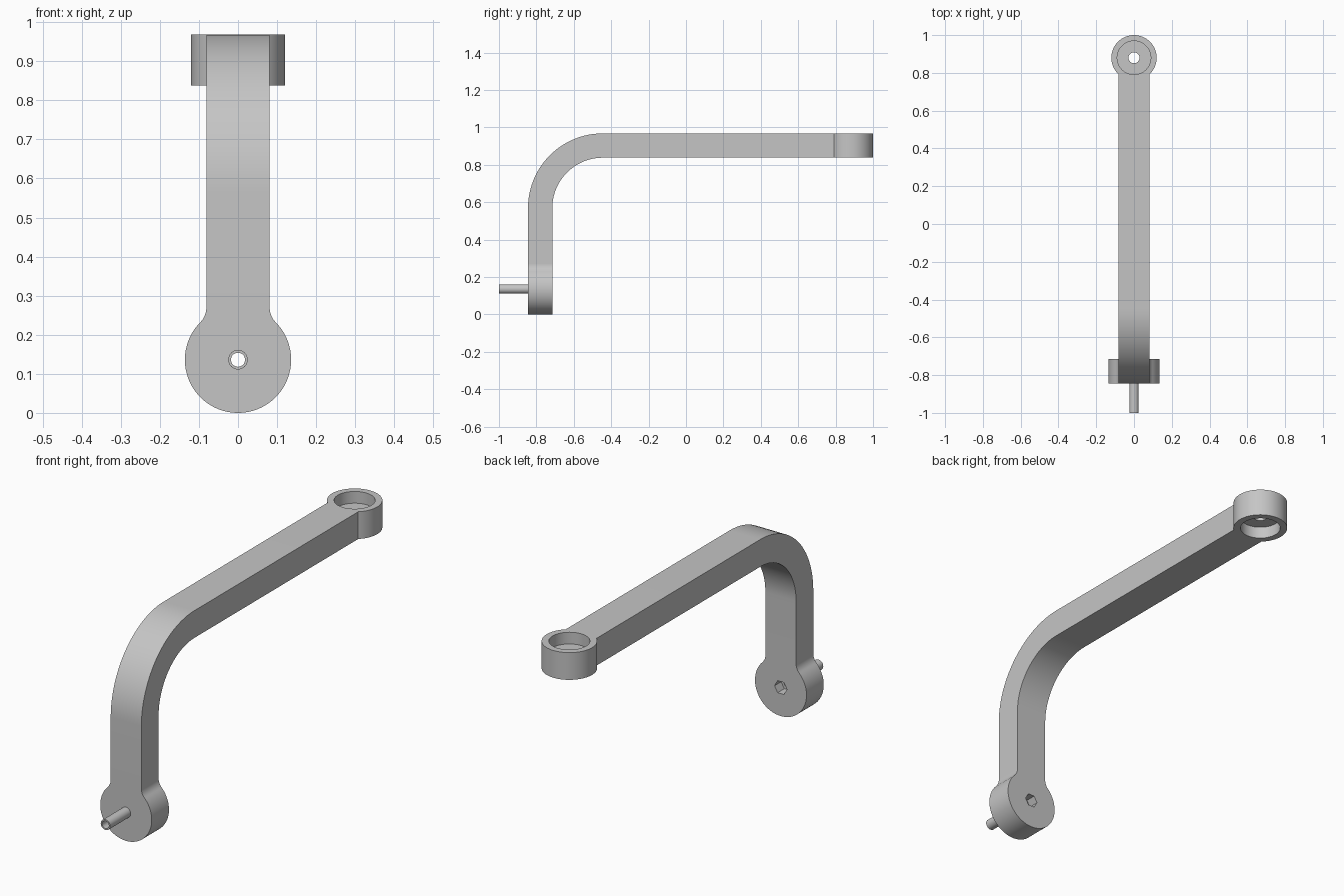
import bpy, bmesh
from math import sin, cos, pi, radians, atan2
from mathutils import Matrix, Vector

if "Cube" in bpy.data.objects:
    bpy.data.objects.remove(bpy.data.objects["Cube"], do_unlink=True)

grey = bpy.data.materials.new("light grey")
grey.use_nodes = True
GREY = (0.56, 0.56, 0.56, 1)
grey.diffuse_color = GREY
grey.node_tree.nodes["Principled BSDF"].inputs["Base Color"].default_value = GREY


def finish(bm, name):
    bmesh.ops.recalc_face_normals(bm, faces=bm.faces)
    mesh = bpy.data.meshes.new(name)
    bm.to_mesh(mesh)
    bm.free()
    mesh.materials.append(grey)
    ob = bpy.data.objects.new(name, mesh)
    bpy.context.collection.objects.link(ob)
    return ob


def smooth(ob):
    bpy.ops.object.select_all(action="DESELECT")
    ob.select_set(True)
    bpy.context.view_layer.objects.active = ob
    bpy.ops.object.shade_smooth_by_angle(angle=radians(30))


def prism(name, points, offset):
    """Extrude a closed outline of 3D points along an offset."""
    bm = bmesh.new()
    face = bm.faces.new([bm.verts.new(p) for p in points])
    out = bmesh.ops.extrude_face_region(bm, geom=[face])
    verts = [v for v in out["geom"] if isinstance(v, bmesh.types.BMVert)]
    bmesh.ops.translate(bm, verts=verts, vec=offset)
    return finish(bm, name)


def lathe(name, profile, matrix, steps=64):
    """Spin a closed (radius, height) profile about z, then place it."""
    bm = bmesh.new()
    rings = [[bm.verts.new(matrix @ Vector((r * cos(2 * pi * i / steps),
                                            r * sin(2 * pi * i / steps), h)))
              for i in range(steps)] for r, h in profile]
    for k, a in enumerate(rings):
        b = rings[(k + 1) % len(rings)]
        for i in range(steps):
            j = (i + 1) % steps
            bm.faces.new((a[i], a[j], b[j], b[i]))
    return finish(bm, name)


def arc(cu, cv, r, start, end, steps):
    return [(cu + r * cos(start + (end - start) * i / steps),
             cv + r * sin(start + (end - start) * i / steps)) for i in range(steps + 1)]


FRONT, BACK, HALF = -0.845, -0.715, 0.081
DISC, NECK = 0.136, 0.27

# Bent arm: side outline with a quarter-circle bend
BEND_Y, BEND_Z, END = -0.445, 0.568, 0.791
outer = arc(BEND_Y, BEND_Z, BEND_Y * -1 - 0.047, pi, pi / 2, 24)
outer = arc(BEND_Y, BEND_Z, BEND_Y - FRONT, pi, pi / 2, 24)
inner = arc(BEND_Y, BEND_Z, BEND_Y - BACK, pi / 2, pi, 24)
side = [(FRONT, NECK)] + outer + [(END, outer[-1][1]), (END, inner[0][1])] + inner + [(BACK, NECK)]
arm = prism("bent_arm", [(-HALF, y, z) for y, z in side], (2 * HALF, 0, 0))

# Base plate: disc with filleted neck, mirrored left to right
rise = NECK - DISC
fillet = (HALF ** 2 + rise ** 2 - DISC ** 2) / (2 * (DISC - HALF))
touch = atan2(rise, HALF + fillet)
half = arc(0, DISC, DISC, -pi / 2, touch, 48) + arc(HALF + fillet, NECK, fillet, pi + touch, pi, 8)[1:]
outline = half + [(-x, z) for x, z in reversed(half[1:])]
plate = prism("base_plate", [(x, FRONT, z) for x, z in outline], (0, BACK - FRONT, 0))

# Bolt bore and hexagonal nut pocket
def cut(target, radius, sides, y0, y1):
    ring = arc(0, DISC, radius, 0, 2 * pi, sides)[:-1]
    cutter = prism("cutter", [(x, y0, z) for x, z in ring], (0, y1 - y0, 0))
    cutter.hide_render = True
    mod = target.modifiers.new("cut", "BOOLEAN")
    mod.operation, mod.solver, mod.object = "DIFFERENCE", "EXACT", cutter
    bpy.context.view_layer.objects.active = target
    bpy.ops.object.modifier_apply(modifier=mod.name)
    bpy.data.objects.remove(cutter, do_unlink=True)


cut(plate, 0.018, 32, FRONT - 0.1, BACK + 0.1)
cut(plate, 0.033, 6, BACK - 0.05, BACK + 0.1)

# Hollow pin on the front of the plate
pin_place = Matrix.Translation((0, FRONT, DISC)) @ Matrix.Rotation(pi / 2, 4, "X")
pin = lathe("hollow_pin", [(0.018, 0), (0.025, 0), (0.025, 0.155), (0.018, 0.155)], pin_place, 32)

# End ring: recessed above and below, with a drilled web between
LOW, HIGH, CUP = 0.838, 0.968, 0.089
WEB_LOW, WEB_HIGH = 0.894, 0.912
ring = lathe("end_ring", [(0.12, LOW), (0.12, HIGH), (CUP, HIGH), (CUP, WEB_HIGH), (0.029, WEB_HIGH),
                          (0.029, WEB_LOW), (CUP, WEB_LOW), (CUP, LOW)], Matrix.Translation((0, 0.88, 0)))

for part in (arm, plate, pin, ring):
    smooth(part)
